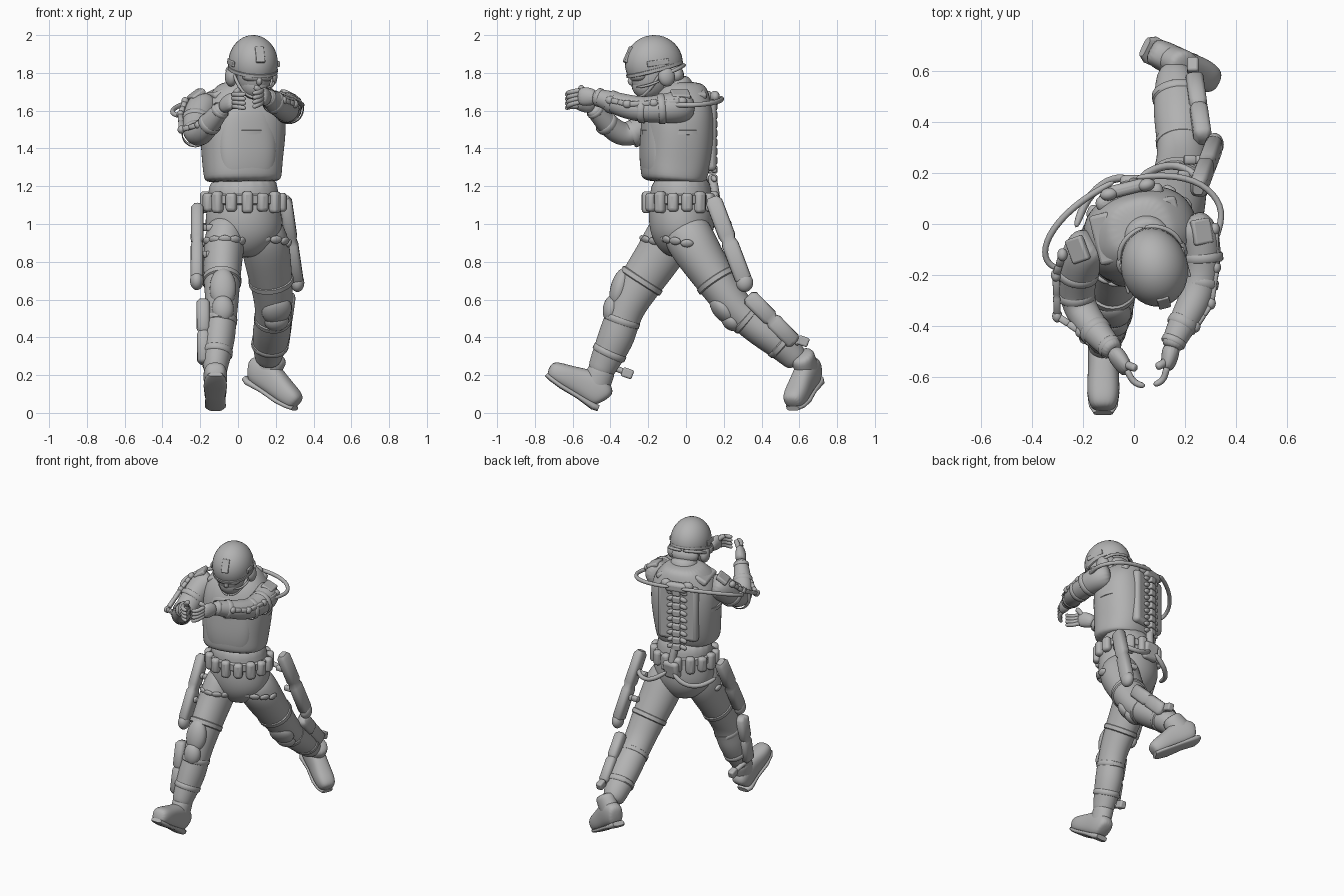
import bpy, bmesh
from math import cos, sin, pi, radians, copysign
from mathutils import Matrix, Vector

if "Cube" in bpy.data.objects:
    bpy.data.objects.remove(bpy.data.objects["Cube"])

grey = bpy.data.materials.new("plain_grey")
grey.use_nodes = True
grey.diffuse_color = (.45, .45, .45, 1)
grey.node_tree.nodes["Principled BSDF"].inputs["Base Color"].default_value = (.45, .45, .45, 1)
WORLD = Matrix()


def place(x, y, z, yaw=0, pitch=0, roll=0):
    turn = Matrix.Rotation(radians(yaw), 4, 'Z') @ Matrix.Rotation(radians(pitch), 4, 'X')
    return Matrix.Translation((x, y, z)) @ turn @ Matrix.Rotation(radians(roll), 4, 'Y')


def finish(name, bm, frame):
    bmesh.ops.recalc_face_normals(bm, faces=bm.faces)
    mesh = bpy.data.meshes.new(name)
    bm.to_mesh(mesh)
    bm.free()
    mesh.transform(frame)
    mesh.materials.append(grey)
    mesh.shade_smooth()
    mesh.set_sharp_from_angle(angle=radians(50))
    ob = bpy.data.objects.new(name, mesh)
    bpy.context.collection.objects.link(ob)
    return ob


def loft(name, rings, n=16, power=2, soft=2, frame=WORLD, caps=True):
    """Skin rings (x, y, z, half width[, half depth]) along a path."""
    bm = bmesh.new()
    pts = [Vector(r[:3]) for r in rings]
    u, loops = Vector((1, 0, 0)), []
    for i, r in enumerate(rings):
        t = (pts[min(i + 1, len(pts) - 1)] - pts[max(i - 1, 0)]).normalized()
        if i == 0 and abs(t.x) > .8:
            u = Vector((0, 0, 1))
        u = (u - t * u.dot(t)).normalized()
        v = t.cross(u)
        loop = []
        for k in range(n):
            c, s = cos(2 * pi * k / n), sin(2 * pi * k / n)
            c, s = (copysign(abs(w) ** (2 / power), w) for w in (c, s))
            loop.append(bm.verts.new(pts[i] + u * c * r[3] + v * s * r[-1]))
        loops.append(loop)
    for a, b in zip(loops, loops[1:]):
        for k in range(n):
            bm.faces.new((a[k], a[(k + 1) % n], b[(k + 1) % n], b[k]))
    if caps:
        bm.faces.new(loops[0])
        bm.faces.new(loops[-1])
    ob = finish(name, bm, frame)
    if soft:
        for p in ob.data.edges:
            p.use_edge_sharp = False
        ob.modifiers.new("smooth", 'SUBSURF').levels = soft
    return ob


def tube(name, pts, r, frame=WORLD):
    return loft(name, [(*p, r * 1.1) for p in pts], n=8, frame=frame)


def beam(name, p, q, w, d):
    """Bar with rounded-square section and tapered ends."""
    p, q = Vector(p), Vector(q)
    steps = ((0, .6), (.05, 1), (.45, 1), (.5, .8), (.55, 1), (.95, 1), (1, .6))
    return loft(name, [(*p.lerp(q, f), w * k, d * k) for f, k in steps], power=3.2, soft=0)


def band(name, at, axis, a, b, h, frame=WORLD):
    """Open strap wrapped round a limb or the body."""
    at, axis = Vector(at), Vector(axis).normalized() * h
    steps = ((-1, .93), (-.7, 1), (.7, 1), (1, .93))
    return loft(name, [(*(at + axis * f), a * k, b * k) for f, k in steps], n=28, soft=0, frame=frame, caps=False)


def ball(name, size, frame):
    bm = bmesh.new()
    bmesh.ops.create_uvsphere(bm, u_segments=24, v_segments=16, radius=1)
    bmesh.ops.scale(bm, vec=size, verts=bm.verts)
    return finish(name, bm, frame)


def box(name, size, frame, r=.01):
    bm = bmesh.new()
    bmesh.ops.create_cube(bm, size=2)
    bmesh.ops.scale(bm, vec=size, verts=bm.verts)
    ob = finish(name, bm, frame)
    bevel = ob.modifiers.new("bevel", 'BEVEL')
    bevel.width, bevel.segments = r, 3
    return ob


# Torso and vest
T = place(.02, -.045, 0, 14)
loft("vest", [(0, -.025, 1.22, .19, .15), (0, -.025, 1.24, .207, .168), (0, -.01, 1.32, .212, .183),
              (.005, 0, 1.45, .226, .187), (.01, 0, 1.57, .228, .185), (.01, .02, 1.66, .205, .16),
              (.01, .04, 1.73, .14, .12), (.01, .04, 1.755, .1, .09)], n=24, power=2.4, frame=T)
band("vest_strap", (.004, 0, 1.485), (0, 0, 1), .231, .191, .016, T)
loft("chest_panel", [(0, -.1, 1.23, .13, .07), (0, -.1, 1.26, .155, .088), (0, -.1, 1.36, .17, .098), (0, -.1, 1.46, .17, .092),
                     (0, -.09, 1.58, .15, .095), (0, -.075, 1.63, .12, .08)], power=2.6, frame=T)
box("back_panel", (.135, .03, .19), T @ place(0, .155, 1.47), .025)
loft("collar", [(.02, 0, 1.68, .1, .1), (.03, -.02, 1.74, .095, .09), (.03, -.03, 1.77, .08, .075)], frame=T)
for s in (-1, 1):
    box("vest_shoulder_strap", (.045, .1, .02), T @ place(s * .13, .02, 1.69, 0, 0, s * 25), .015)

# Pelvis, belt and pouches
loft("pelvis", [(.02, -.035, 1.27, .185, .155), (.03, -.025, 1.15, .185, .165), (.03, -.025, 1.05, .205, .178),
                (.03, -.02, .95, .207, .172), (.03, -.02, .87, .15, .13), (.03, -.02, .82, .07, .07)], n=20)
band("belt", (.03, -.03, 1.13), (0, 0, 1), .205, .178, .03)
for k in range(15):
    w = 2 * pi * k / 15 + .2
    x, y = .03 + .205 * cos(w), -.03 + .178 * sin(w)
    box("belt_pouch", (.029, .027, .05 + .008 * (k % 2)), place(x, y, 1.115, w * 180 / pi + 90), .02)

# Helmet and head
H = place(.08, -.17, 1.85, 15, 8)
bm = bmesh.new()
bmesh.ops.create_uvsphere(bm, u_segments=32, v_segments=20, radius=1)
bmesh.ops.scale(bm, vec=(.13, .155, .15), verts=bm.verts)
bmesh.ops.bisect_plane(bm, geom=bm.verts[:] + bm.edges[:] + bm.faces[:], plane_co=(0, 0, -.035),
                       plane_no=(0, -.12, 1), clear_inner=True)
finish("helmet", bm, H).modifiers.new("thickness", 'SOLIDIFY').thickness = .012
band("helmet_rim", (0, 0, -.03), (0, -.12, 1), .131, .156, .012, H)
box("helmet_mount", (.024, .01, .045), H @ place(0, -.132, .065, 0, -32), .005)
ball("face", (.09, .11, .125), H @ place(0, -.03, -.06))
ball("jaw", (.078, .085, .08), H @ place(0, -.05, -.105))
ball("goggles", (.085, .05, .035), H @ place(0, -.095, -.055))
ball("nose", (.016, .025, .025), H @ place(0, -.13, -.075))
ball("nape_pad", (.09, .05, .055), H @ place(0, .1, -.075))
for s in (-1, 1):
    box("helmet_rail", (.006, .06, .015), H @ place(s * .124, -.01, .005), .005)
    ball("ear_cup", (.032, .045, .052), H @ place(s * .11, .03, -.075))
    tube("chin_strap", [(s * .105, .0, -.05), (s * .09, -.05, -.12), (s * .04, -.1, -.165), (0, -.11, -.17)], .009, H)
    tube("headset_band", [(s * .125, .03, -.06), (s * .12, .1, -.04), (s * .06, .15, -.03), (0, .16, -.03)], .01, H)
tube("microphone", [(.11, 0, -.09), (.1, -.08, -.11), (.04, -.13, -.11)], .007, H)
loft("neck", [(.04, -.04, 1.64, .08), (.06, -.09, 1.74, .075), (.08, -.14, 1.82, .08)])

# Arms with cuffs
left_arm = [(.2, .02, 1.63, .075), (.25, -.03, 1.62, .09), (.268, -.13, 1.61, .077), (.26, -.23, 1.605, .068),
            (.235, -.31, 1.62, .067), (.19, -.39, 1.645, .058), (.155, -.46, 1.67, .047), (.145, -.49, 1.675, .04)]
right_arm = [(-.15, -.06, 1.64, .075), (-.195, -.1, 1.62, .09), (-.22, -.19, 1.54, .08), (-.225, -.28, 1.478, .07),
             (-.205, -.345, 1.47, .068), (-.15, -.42, 1.53, .06), (-.095, -.48, 1.6, .047), (-.075, -.5, 1.62, .04)]


def cuffs(name, path, where, h):
    for i in where:
        p = Vector(path[i][:3])
        axis = Vector(path[i + 1][:3]) - Vector(path[i - 1][:3])
        band(name, p, axis, path[i][3] * 1.05, path[i][-1] * 1.05, h)


for side, path in (("left", left_arm), ("right", right_arm)):
    loft(side + "_arm", path)
    cuffs(side + "_arm_cuff", path, (2, 3, 5), .018)
    cuffs(side + "_wrist_cuff", path, (6,), .012)

# Hands: palm, four fingers and a thumb
for side, s, wrist, palm, knuckle, tip, thumb in (
        ("left", 1, (.148, -.47, 1.67), (.14, -.525, 1.675), (.125, -.575, 1.675), (.075, -.63, 1.655), (.085, -.56, 1.725)),
        ("right", -1, (-.085, -.49, 1.615), (-.05, -.54, 1.645), (-.02, -.585, 1.655), (.045, -.635, 1.65), (.01, -.565, 1.715))):
    loft(side + "_palm", [(*wrist, .038, .042), (*palm, .034, .052), (*knuckle, .025, .047)])
    a, b = Vector(knuckle), Vector(tip)
    start = a.lerp(Vector(palm), .3)
    for k in range(4):
        up = Vector((0, 0, .021 * (k - 1.5)))
        bend = a.lerp(b, .5) + Vector((s * .015, -.012, 0))
        tube(side + "_finger", [start + up, a + up, bend + up, b + up * 1.2], .013)
    tube(side + "_thumb", [palm, a.lerp(Vector(thumb), .5) + Vector((0, .015, .02)), thumb], .016)

# Legs with straps and knee pads
left_leg = [(.11, -.03, 1.02, .1, .12), (.14, .02, .92, .13, .135), (.155, .08, .82, .127, .122),
            (.175, .16, .7, .114, .108), (.19, .24, .58, .102, .094), (.185, .32, .5, .095, .09),
            (.18, .41, .435, .104, .094), (.17, .5, .365, .095, .084), (.16, .57, .3, .075, .074), (.16, .6, .26, .062, .06)]
right_leg = [(-.05, -.04, 1.02, .1, .12), (-.07, -.09, .92, .11, .135), (-.08, -.15, .82, .105, .125),
             (-.085, -.235, .7, .098, .118), (-.085, -.305, .58, .088, .1), (-.09, -.34, .49, .082, .094),
             (-.1, -.365, .41, .088, .1), (-.11, -.405, .32, .078, .088), (-.12, -.445, .24, .066, .076), (-.12, -.455, .2, .06, .065)]
for side, path in (("left", left_leg), ("right", right_leg)):
    loft(side + "_leg", path, n=20)
    cuffs(side + "_leg_strap", path, (3, 5, 7), .018)
    for k in range(-3, 4):
        x, y, z, a, b = path[1]
        ball(side + "_garter_pad", (.034, .014, .022), place(x + a * sin(k * .5), y - b * cos(k * .5) - .005, z - .01 * k * k / 4, k * 29, 25))
ball("left_knee_pad", (.08, .05, .09), place(.205, .195, .545, 15, 40))
ball("left_knee_cap", (.065, .045, .06), place(.205, .24, .485, 15, 45))
ball("right_knee_pad", (.07, .05, .11), place(-.08, -.35, .66, 0, -15))
ball("right_knee_cap", (.058, .045, .075), place(-.08, -.395, .55, 0, -8))

# Boots
for side, F in (("left", place(.18, .625, .28, 64, 30)), ("right", place(-.12, -.45, .205, 0, -32))):
    loft(side + "_boot_foot", [(0, .09, -.11, .042, .05), (0, .065, -.095, .058, .078), (0, 0, -.08, .062, .092),
                               (0, -.08, -.095, .06, .075), (0, -.155, -.11, .066, .064), (0, -.215, -.117, .06, .055),
                               (0, -.25, -.125, .04, .036)], power=2.5, frame=F)
    loft(side + "_boot_shaft", [(0, -.01, .05, .064, .07), (0, -.005, 0, .063, .076), (0, .01, -.08, .058, .08),
                                (0, .015, -.14, .05, .065)], frame=F)
    loft(side + "_boot_sole", [(0, .085, -.16, .04, .016), (0, .055, -.165, .056, .02), (0, -.04, -.163, .052, .014),
                               (0, -.145, -.165, .063, .014), (0, -.21, -.16, .056, .014), (0, -.245, -.155, .038, .012)],
         power=3, soft=0, frame=F)

# Frame spine on the back
for k in range(9):
    z = 1.24 + .048 * k
    box("spine_link", (.026, .02, .021), T @ place(0, .193, z), .008)
    for s in (-1, 1):
        ball("spine_rib", (.028, .014, .016), T @ place(s * .042, .188, z, 0, 0, s * 20))
box("upper_hub", (.075, .025, .032), T @ place(0, .19, 1.66), .02)
for s in (-1, 1):
    ball("hub_lobe", (.035, .025, .03), T @ place(s * .075, .185, 1.675))
box("lower_hub", (.055, .03, .06), place(0, .155, 1.08, 0, -10), .02)
tube("lower_spine", [T @ Vector((0, .185, 1.27)), (0, .15, 1.18), (0, .165, 1.08)], .025)

# Shoulder hoses and arm bars
tube("left_shoulder_hose", [(.0, .18, 1.67), (.13, .195, 1.66), (.27, .165, 1.645), (.35, .07, 1.63), (.335, -.02, 1.63), (.3, -.1, 1.63)], .013)
tube("right_shoulder_hose", [(-.07, .17, 1.67), (-.18, .11, 1.66), (-.28, .03, 1.64), (-.35, -.07, 1.61), (-.35, -.15, 1.58), (-.29, -.18, 1.57)], .013)
for side, joints in (("left", ((.315, -.02, 1.65), (.32, -.17, 1.64), (.3, -.31, 1.635), (.24, -.4, 1.655))),
                     ("right", ((-.28, -.12, 1.65), (-.305, -.2, 1.58), (-.3, -.36, 1.5), (-.21, -.42, 1.525)))):
    for p, q in zip(joints, joints[1:]):
        beam(side + "_arm_bar", p, q, .014, .014)
    for p in joints:
        ball(side + "_arm_joint", (.02, .025, .022), place(*p))
box("left_shoulder_plate", (.04, .05, .015), place(.265, -.03, 1.685, 10, 0, 25))
box("right_shoulder_plate", (.04, .05, .015), place(-.22, -.1, 1.685, 20, 0, -35))

# Hip hoses, thigh struts and shin struts
tube("left_hip_hose", [(.02, .18, 1.07), (.1, .23, 1.0), (.2, .23, .99), (.27, .16, 1.04)], .016)
tube("right_hip_hose", [(-.02, .18, 1.07), (-.1, .18, 1.0), (-.19, .1, .98), (-.23, -.02, 1.02)], .016)
for side, s, top, knee, shin, ankle, knob in (
        ("left", 1, (.25, .14, 1.14), (.315, .31, .69), (.27, .33, .62), (.235, .575, .37), (.23, .62, .38)),
        ("right", -1, (-.215, -.08, 1.1), (-.218, -.29, .7), (-.185, -.355, .6), (-.18, -.43, .26), (-.15, -.31, .21))):
    beam(side + "_thigh_strut", top, knee, .034, .045)
    beam(side + "_shin_strut", shin, ankle, .036, .045)
    ball(side + "_strut_joint", (.036, .046, .05), place(*knee))
    tube(side + "_ankle_link", [ankle, Vector(ankle).lerp(Vector(knob), .5), knob], .016)
    box(side + "_ankle_knob", (.022, .03, .025), place(*knob, 0, -20))
    for f in (.3, .65):
        p = Vector(top).lerp(Vector(knee), f)
        beam(side + "_strut_bracket", p, p - Vector((s * .1, 0, 0)), .018, .018)
